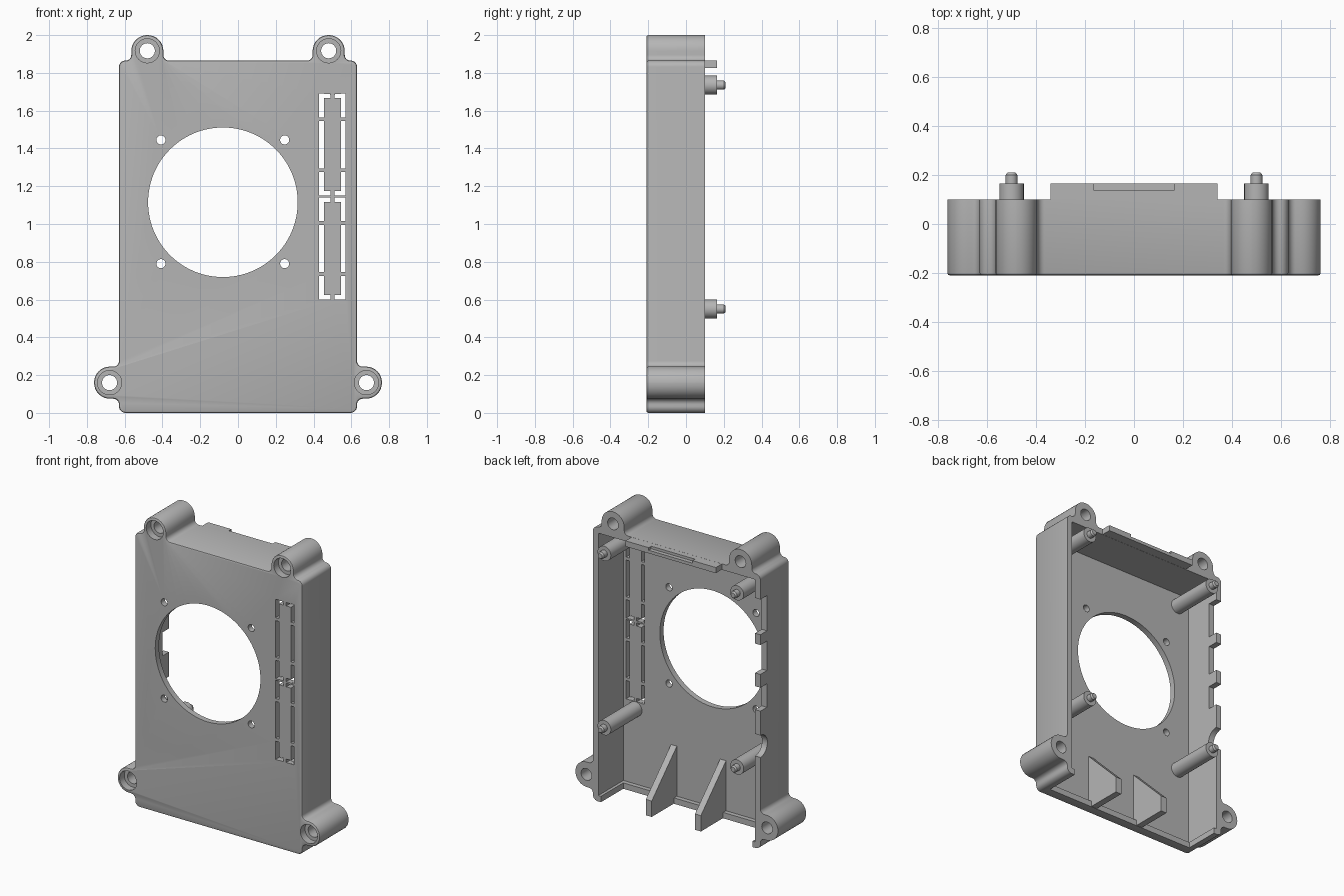
import bpy, bmesh, math
from mathutils import Matrix, Vector

old = bpy.data.objects.get("Cube")
if old:
    bpy.data.objects.remove(old, do_unlink=True)

grey = bpy.data.materials.new("plain grey")
grey.use_nodes = True
colour = (0.46, 0.46, 0.46, 1)
grey.diffuse_color = colour
grey.node_tree.nodes["Principled BSDF"].inputs["Base Color"].default_value = colour

FRONT, FLOOR, REAR = -0.21, -0.17, 0.10
WALL = 0.04
WIDE, TALL = 0.63, 1.865


def make(name, bm):
    bmesh.ops.recalc_face_normals(bm, faces=bm.faces)
    mesh = bpy.data.meshes.new(name)
    bm.to_mesh(mesh)
    bm.free()
    mesh.materials.append(grey)
    ob = bpy.data.objects.new(name, mesh)
    bpy.context.collection.objects.link(ob)
    return ob


def add_box(bm, x0, x1, y0, y1, z0, z1):
    mat = Matrix.Translation(((x0 + x1) / 2, (y0 + y1) / 2, (z0 + z1) / 2))
    mat = mat @ Matrix.Diagonal((x1 - x0, y1 - y0, z1 - z0, 1))
    bmesh.ops.create_cube(bm, size=1, matrix=mat)


def add_rod(bm, x, z, r, y0, y1, r_end=None, seg=32):
    mat = Matrix.Translation((x, (y0 + y1) / 2, z)) @ Matrix.Rotation(-math.pi / 2, 4, 'X')
    bmesh.ops.create_cone(bm, cap_ends=True, segments=seg, radius1=r,
                          radius2=r if r_end is None else r_end, depth=y1 - y0, matrix=mat)


def rounded(corners, seg=8):
    """Replace each right-angled corner (x, z, radius) by an arc."""
    pts = []
    for i, (x, z, r) in enumerate(corners):
        p = Vector((x, z))
        a = (Vector(corners[i - 1][:2]) - p).normalized()
        b = (Vector(corners[(i + 1) % len(corners)][:2]) - p).normalized()
        for k in range(seg + 1):
            t = k / seg * math.pi / 2
            pts.append(p + r * (a * (1 - math.sin(t)) + b * (1 - math.cos(t))))
    clean = []
    for q in pts:
        if not clean or (q - clean[-1]).length > 1e-4:
            clean.append(q)
    return clean


def smooth(ob):
    bpy.ops.object.select_all(action='DESELECT')
    ob.select_set(True)
    bpy.context.view_layer.objects.active = ob
    bpy.ops.object.shade_smooth_by_angle(angle=math.radians(30))


def cut(ob, bm):
    cutter = make("cutter", bm)
    cutter.hide_render = True
    mod = ob.modifiers.new("cut", 'BOOLEAN')
    mod.operation = 'DIFFERENCE'
    mod.solver = 'EXACT'
    mod.object = cutter
    bpy.context.view_layer.objects.active = ob
    bpy.ops.object.modifier_apply(modifier=mod.name)
    bpy.data.objects.remove(cutter, do_unlink=True)


# Case outline: plate with four screw ears
half = [(WIDE, 0, .035), (WIDE, .075, .03), (.762, .075, .084), (.762, .245, .084),
        (WIDE, .245, .03), (WIDE, TALL, .033), (.565, TALL, .03), (.565, 2, .084),
        (.395, 2, .084), (.395, TALL, .03)]
outline = rounded(half + [(-x, z, r) for x, z, r in reversed(half)])
bm = bmesh.new()
face = bm.faces.new([bm.verts.new((p.x, FRONT, p.y)) for p in outline])
ext = bmesh.ops.extrude_face_region(bm, geom=[face], use_keep_orig=True)
bmesh.ops.translate(bm, vec=(0, REAR - FRONT, 0),
                    verts=[v for v in ext["geom"] if isinstance(v, bmesh.types.BMVert)])
bmesh.ops.recalc_face_normals(bm, faces=bm.faces)
rim = [e for e in bm.edges if all(abs(v.co.y - FRONT) < 1e-5 for v in e.verts)]
bmesh.ops.bevel(bm, geom=rim, offset=.01, segments=2, profile=.5, affect='EDGES')
case = make("case", bm)

# Hollow interior, open at the rear
bm = bmesh.new()
add_box(bm, -WIDE + WALL, WIDE - WALL, FLOOR, .3, WALL, TALL - WALL)
cut(case, bm)

# Fan opening, fan screw holes and ear screw holes
ears = [(s * x, z) for s in (-1, 1) for x, z in ((.48, 1.917), (.68, .16))]
bm = bmesh.new()
add_rod(bm, -.08, 1.115, .396, -.3, 0, seg=96)
for x in (-.408, .247):
    for z in (.79, 1.445):
        add_rod(bm, x, z, .024, -.3, 0)
for x, z in ears:
    add_rod(bm, x, z, .04, -.3, .3)
cut(case, bm)

# Counterbores on the ears
bm = bmesh.new()
for x, z in ears:
    add_rod(bm, x, z, .064, -.3, FRONT + .05)
cut(case, bm)

# Two slotted vent frames, with thin bridges left in place
upright, level = bmesh.new(), bmesh.new()
for z0, z1 in ((.6, 1.14), (1.15, 1.69)):
    for x in (.43, .545):
        for a, b in ((z0, z0 + .125), (z0 + .145, z1 - .145), (z1 - .125, z1)):
            add_box(upright, x, x + .025, -.3, 0, a, b)
    for x in (.44, .51):
        for z in (z0, z1 - .025):
            add_box(level, x, x + .05, -.3, 0, z + .001, z + .024)
cut(case, upright)
cut(case, level)

# Port notches in the side wall and open bottom edge
bm = bmesh.new()
for a, b in ((1.46, 1.7), (1.19, 1.39), (.94, 1.1)):
    add_box(bm, -.7, -.55, REAR - .07, .3, a, b)
add_rod(bm, 0, 0, .075, -.08, .08)
new = bm.verts[-64:] if hasattr(bm.verts, "ensure_lookup_table") and not bm.verts.ensure_lookup_table() else []
bmesh.ops.rotate(bm, verts=new, cent=(0, 0, 0), matrix=Matrix.Rotation(math.pi / 2, 3, 'Z'))
bmesh.ops.translate(bm, verts=new, vec=(-WIDE, REAR, .7))
add_box(bm, -.57, .57, FLOOR + .03, .3, -.1, .1)
cut(case, bm)
smooth(case)

# Raised tongue on the top wall with a shallow latch recess
bm = bmesh.new()
add_box(bm, -.34, .34, REAR - .02, .165, TALL - WALL + .001, TALL - .0005)
tongue = make("top_tongue", bm)
bm = bmesh.new()
add_box(bm, -.165, .165, .138, .3, TALL - .018, TALL + .1)
cut(tongue, bm)

# Board standoffs with locating pins
for name, x, z in (("upper_left", .5, 1.735), ("upper_right", -.5, 1.735),
                   ("lower_left", .5, .55), ("lower_right", -.5, .55)):
    bm = bmesh.new()
    add_rod(bm, x, z, .05, FLOOR - .01, .165)
    add_rod(bm, x, z, .024, .16, .2)
    add_rod(bm, x, z, .024, .2, .21, r_end=.016)
    smooth(make(name + "_standoff", bm))

# Sloping support ribs at the bottom
for name, x in (("left_rib", .21), ("right_rib", -.16)):
    bm = bmesh.new()
    side = [(FLOOR - .01, .002), (REAR, .002), (REAR, .11), (FLOOR - .01, .39)]
    face = bm.faces.new([bm.verts.new((x - .022, y, z)) for y, z in side])
    ext = bmesh.ops.extrude_face_region(bm, geom=[face], use_keep_orig=True)
    bmesh.ops.translate(bm, vec=(.044, 0, 0),
                        verts=[v for v in ext["geom"] if isinstance(v, bmesh.types.BMVert)])
    make(name, bm)
